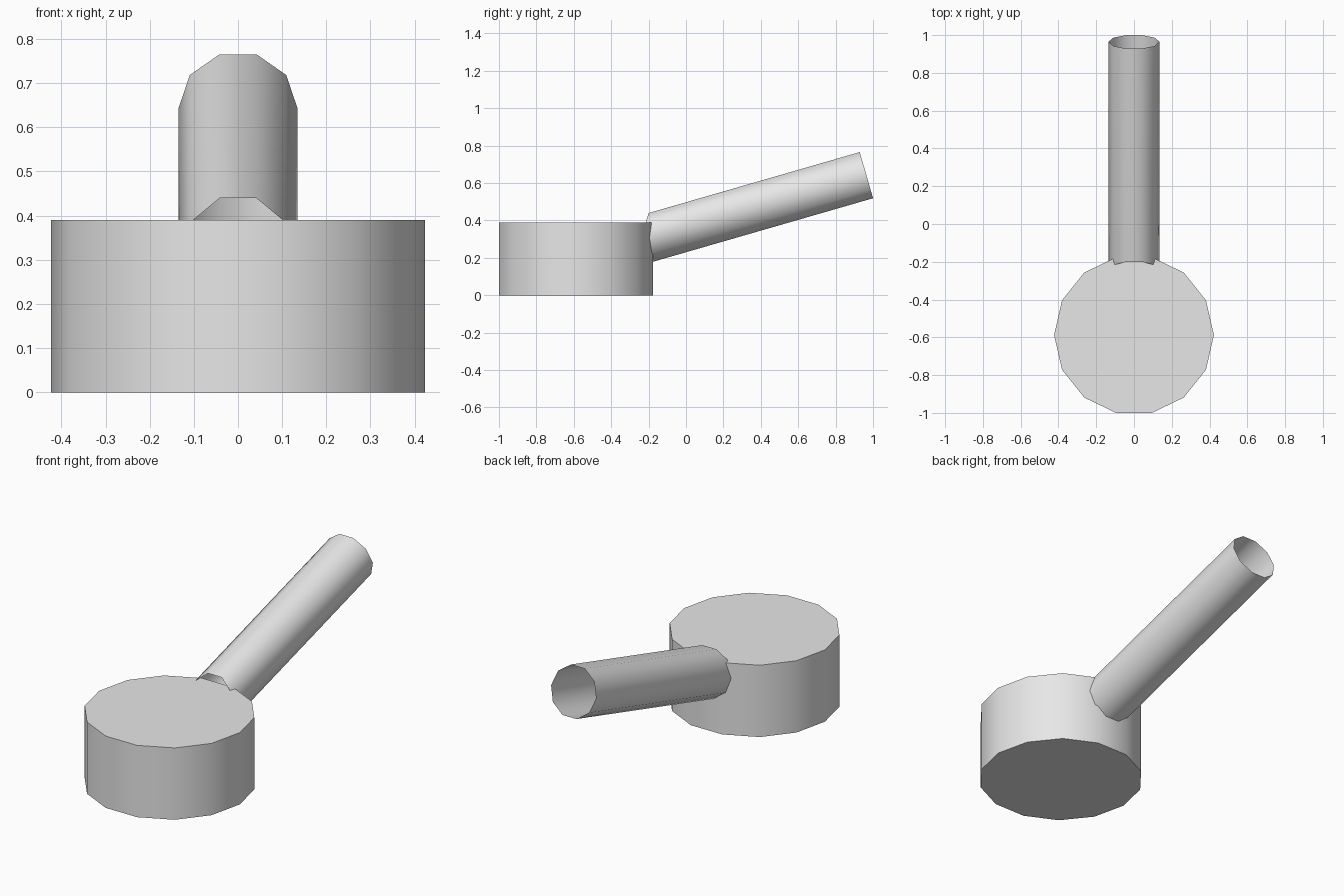
import bpy, bmesh, math
from mathutils import Vector

if "Cube" in bpy.data.objects:
    bpy.data.objects.remove(bpy.data.objects["Cube"])

grey = bpy.data.materials.new("light_grey")
grey.diffuse_color = (0.8, 0.8, 0.8, 1)
grey.use_nodes = True
grey.node_tree.nodes["Principled BSDF"].inputs["Base Color"].default_value = grey.diffuse_color


def make_object(name, bm):
    bmesh.ops.recalc_face_normals(bm, faces=bm.faces)
    mesh = bpy.data.meshes.new(name)
    bm.to_mesh(mesh)
    bm.free()
    mesh.materials.append(grey)
    obj = bpy.data.objects.new(name, mesh)
    bpy.context.collection.objects.link(obj)
    bpy.context.view_layer.objects.active = obj
    obj.select_set(True)
    bpy.ops.object.shade_smooth_by_angle(angle=math.radians(40))
    obj.select_set(False)
    return obj


def ring(bm, sides, place):
    """Ring of vertices; place maps (cos, sin) to a point."""
    angles = [2 * math.pi * i / sides for i in range(sides)]
    return [bm.verts.new(place(math.cos(a), math.sin(a))) for a in angles]


def bridge(bm, a, b):
    n = len(a)
    for i in range(n):
        j = (i + 1) % n
        bm.faces.new((a[i], a[j], b[j], b[i]))


# Bowl: closed drum with 14 sides
R, CY, H = 0.423, -0.588, 0.39
bm = bmesh.new()
low = ring(bm, 14, lambda c, s: (R * c, CY + R * s, 0))
high = ring(bm, 14, lambda c, s: (R * c, CY + R * s, H))
bridge(bm, low, high)
bm.faces.new(low)
bm.faces.new(high)
make_object("bowl", bm)

# Stem: open ten-sided tube, square outer end, slanted end inside the bowl
r, tilt = 0.135, math.radians(16.1)
axis = Vector((0, math.cos(tilt), math.sin(tilt)))
up = Vector((0, -math.sin(tilt), math.cos(tilt)))
tip = Vector((0, 0.9645, 0.642))
cut_point = Vector((0, -0.2, 0.44))
cut_normal = Vector((0, 1, -0.3))


def outer(c, s):
    return tip + Vector((r * c, 0, 0)) + up * (r * s)


def inner(c, s):
    p = outer(c, s)
    return p + axis * ((cut_point - p).dot(cut_normal) / axis.dot(cut_normal))


bm = bmesh.new()
bridge(bm, ring(bm, 10, inner), ring(bm, 10, outer))
make_object("stem", bm)
